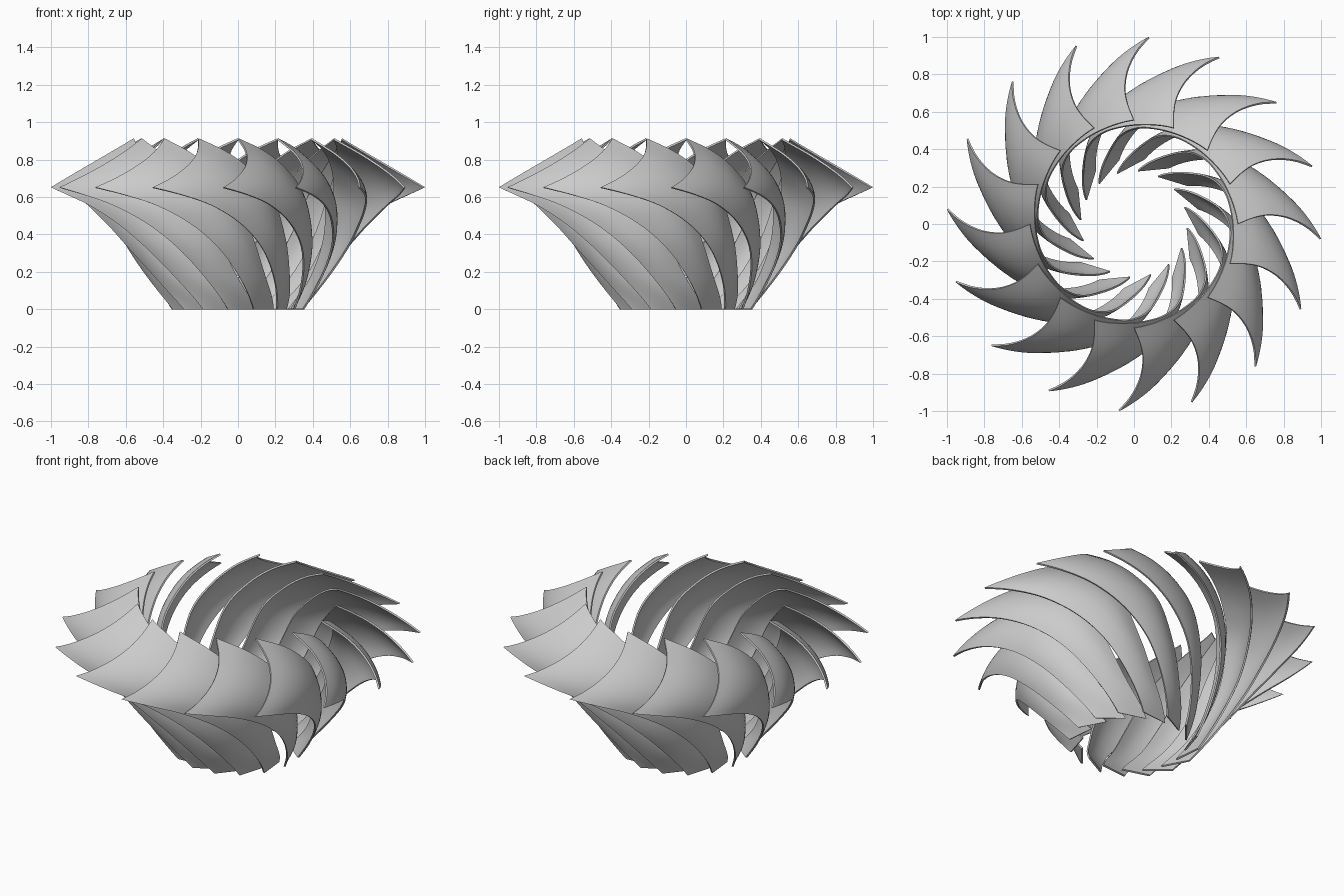
import bpy, math
from mathutils import Vector

if "Cube" in bpy.data.objects:
    bpy.data.objects.remove(bpy.data.objects["Cube"])

N_BLADES, NU, NV = 16, 30, 14
TIP = -4.6          # angle of the first blade tip, degrees

# blade borders as (angle from tip, radius, height)
OUTER = [(0, 1.0, .65), (8, .91, .61), (17, .81, .555), (28, .70, .46),
         (39, .60, .335), (51, .475, .165), (63, .354, 0)]
INNER = [(4.6, .555, .91), (20, .535, .84), (34, .523, .745), (47.5, .512, .61),
         (58.5, .475, .39), (71.5, .39, .17), (90.5, .286, 0)]
LEAD = [(0, 1.0, .65), (3.3, .93, .69), (6, .855, .734), (7.8, .78, .778),
        (8.4, .70, .825), (7.2, .625, .868), (4.6, .555, .91)]


def polar(p):
    a = math.radians(p[0] + TIP)
    return Vector((p[1] * math.cos(a), p[1] * math.sin(a), p[2]))


def curve(pts, t):
    """Smooth curve through the points at parameter t."""
    n = len(pts) - 1
    i = min(int(t * n), n - 1)
    f = t * n - i
    p1, p2 = Vector(pts[i]), Vector(pts[i + 1])
    p0 = Vector(pts[i - 1]) if i else 2 * p1 - p2
    p3 = Vector(pts[i + 2]) if i + 2 <= n else 2 * p2 - p1
    return polar(.5 * (2 * p1 + (p2 - p0) * f + (2 * p0 - 5 * p1 + 4 * p2 - p3) * f**2
                       + (3 * p1 - p0 - 3 * p2 + p3) * f**3))


def patch(u, v):
    """Surface spanning the leading, outer, inner and straight lower edges."""
    a, b, c, d = polar(OUTER[0]), polar(INNER[0]), polar(OUTER[-1]), polar(INNER[-1])
    sides = curve(OUTER, u).lerp(curve(INNER, u), v)
    ends = curve(LEAD, v).lerp(c.lerp(d, v), u)
    return sides + ends - a.lerp(b, v).lerp(c.lerp(d, v), u)


verts = [patch(i / NU, j / NV) for i in range(NU + 1) for j in range(NV + 1)]
W = NV + 1
faces = [(i * W + j, (i + 1) * W + j, (i + 1) * W + j + 1, i * W + j + 1)
         for i in range(NU) for j in range(NV)]
mesh = bpy.data.meshes.new("blade")
mesh.from_pydata(verts, [], faces)

# ring of thin curved blades
for k in range(N_BLADES):
    ob = bpy.data.objects.new(f"blade_{k + 1}", mesh)
    bpy.context.collection.objects.link(ob)
    ob.rotation_euler.z = 2 * math.pi * k / N_BLADES
    sol = ob.modifiers.new("thickness", 'SOLIDIFY')
    sol.thickness = .01
    sol.offset = 0
    bpy.ops.object.select_all(action='DESELECT')
    ob.select_set(True)
    bpy.context.view_layer.objects.active = ob
    if k == 0:
        bpy.ops.object.shade_smooth()
    es = ob.modifiers.new("sharp_edges", 'EDGE_SPLIT')
    es.split_angle = math.radians(40)
